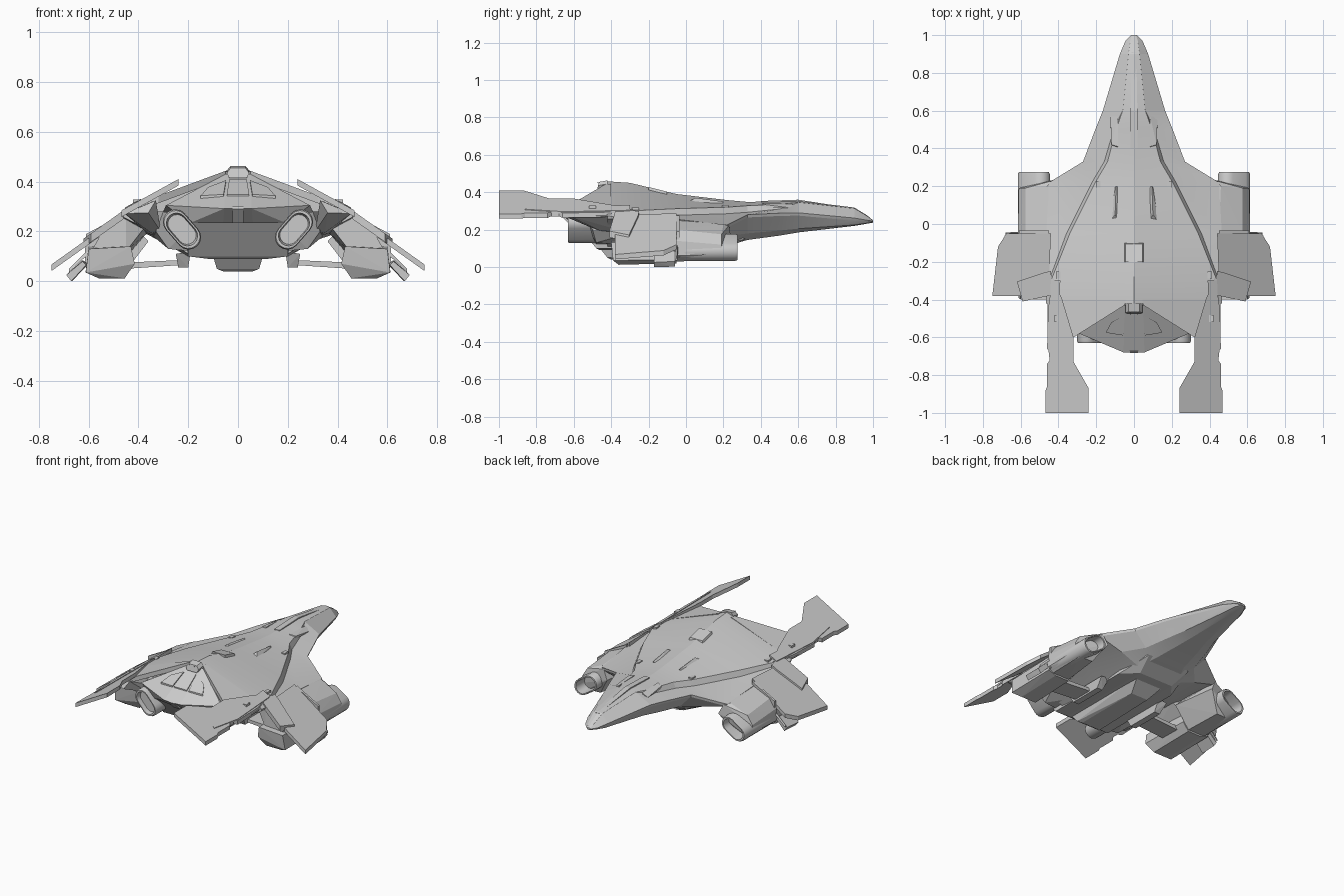
import bpy, bmesh, math


def finish(name, bm, mirror=False, smooth=None):
    bmesh.ops.recalc_face_normals(bm, faces=bm.faces)
    me = bpy.data.meshes.new(name)
    bm.to_mesh(me)
    bm.free()
    ob = bpy.data.objects.new(name, me)
    bpy.context.collection.objects.link(ob)
    if mirror:
        ob.modifiers.new("mirror", 'MIRROR')
    if smooth:
        bpy.ops.object.select_all(action='DESELECT')
        ob.select_set(True)
        bpy.context.view_layer.objects.active = ob
        bpy.ops.object.shade_smooth_by_angle(angle=math.radians(smooth))
    return ob


def solid(name, pts, pair=True):
    """Convex block; pair=True mirrors it, pair=False spans the centre line."""
    bm = bmesh.new()
    for x, y, z in pts:
        bm.verts.new((x, y, z))
        if not pair:
            bm.verts.new((-x, y, z))
    bmesh.ops.remove_doubles(bm, verts=bm.verts, dist=1e-5)
    res = bmesh.ops.convex_hull(bm, input=bm.verts)
    junk = [v for v in res["geom_interior"] if isinstance(v, bmesh.types.BMVert)]
    bmesh.ops.delete(bm, geom=junk, context='VERTS')
    bmesh.ops.dissolve_limit(bm, angle_limit=0.02, verts=bm.verts, edges=bm.edges)
    return finish(name, bm, pair)


def plate(name, plan, zf, t, mirror=True):
    """Plan outline draped on a sloped plane and given thickness."""
    bm = bmesh.new()
    top = [bm.verts.new((x, y, zf(x, y))) for x, y in plan]
    low = [bm.verts.new((x, y, zf(x, y) - t)) for x, y in plan]
    bm.faces.new(top)
    bm.faces.new(low)
    n = len(plan)
    for i in range(n):
        j = (i + 1) % n
        bm.faces.new((top[i], top[j], low[j], low[i]))
    return finish(name, bm, mirror)


def nozzle(name, cx, cz, ax, az, r, y0, y1, depth):
    """Slanted slot-shaped tube from y0 to an open mouth at y1."""
    bm = bmesh.new()
    base = math.atan2(az, ax) - math.pi / 2
    ring = []
    for side in (1, -1):
        for k in range(9):
            a = base + (0 if side > 0 else math.pi) + math.pi * k / 8
            ring.append((cx + side * ax + r * math.cos(a), cz + side * az + r * math.sin(a)))
    d = 1 if y1 > y0 else -1

    def loop(y, s):
        return [bm.verts.new((cx + (x - cx) * s, y, cz + (z - cz) * s)) for x, z in ring]
    loops = [loop(y0, 1), loop(y1 - d * .012, 1), loop(y1, .94), loop(y1, .82), loop(y1 - d * depth, .74)]
    for a, b in zip(loops, loops[1:]):
        for i in range(len(a)):
            j = (i + 1) % len(a)
            bm.faces.new((a[i], a[j], b[j], b[i]))
    bm.faces.new(loops[0])
    bm.faces.new(loops[-1])
    return finish(name, bm, True, 35)


# Main hull: half sections (y, groove depth, top z, shoulder, edge, chine, keel)
rows = [
    (1.0, .001, .250, (.010, .250), (.015, .245), (.010, .240), (.005, .237)),
    (.97, .001, .275, (.020, .270), (.045, .250), (.032, .235), (.010, .232)),
    (.90, .001, .318, (.030, .312), (.075, .262), (.050, .225), (.015, .220)),
    (.60, .001, .355, (.060, .345), (.165, .290), (.110, .205), (.050, .185)),
    (.50, .025, .352, (.095, .335), (.205, .288), (.140, .195), (.070, .168)),
    (.33, .035, .348, (.140, .328), (.270, .280), (.185, .180), (.100, .145)),
    (.22, .035, .358, (.205, .320), (.450, .225), (.280, .165), (.150, .115)),
    (-.05, .035, .390, (.340, .312), (.465, .255), (.330, .170), (.200, .100)),
    (-.30, .020, .450, (.440, .300), (.470, .268), (.330, .180), (.200, .100)),
    (-.42, .014, .458, (.440, .300), (.465, .272), (.330, .190), (.200, .110)),
]
bm = bmesh.new()
sections = []
for y, g, zt, s, e, l, k in rows:
    half = [s, (s[0] + g * .5, s[1] - g), e, (e[0] - .005, e[1] - (.015 if y < .95 else .002)), l, k]
    pts = [(0, zt)] + half + [(-x, z) for x, z in reversed(half)]
    sections.append([bm.verts.new((x, y, z)) for x, z in pts])
for a, b in zip(sections, sections[1:]):
    for i in range(len(a)):
        j = (i + 1) % len(a)
        bm.faces.new((a[i], a[j], b[j], b[i]))
bm.faces.new(sections[0])
bm.faces.new(sections[-1])
finish("main_hull", bm, False, 14)

# Roof overhang beside the cockpit notch
plate("roof_overhang", [(.045, -.40), (.44, -.40), (.40, -.60), (.32, -.60), (.05, -.43)],
      lambda x, y: .462 - .37 * x, .03)

# Cockpit: sloped windscreen above a chin ridge
solid("cockpit", [(.05, -.43, .43), (.17, -.52, .355), (.29, -.58, .305), (.12, -.64, .30),
                  (.055, -.68, .292), (.30, -.42, .28), (.19, -.59, .235), (.06, -.61, .235)], False)
scr = lambda x, y: .294 + (y + .68) * .545
plate("front_window", [(-.045, -.59), (.045, -.59), (.035, -.48), (-.035, -.48)],
      lambda x, y: scr(x, y) + .006, .02, False)
plate("side_window", [(.058, -.59), (.15, -.575), (.12, -.52), (.048, -.485)],
      lambda x, y: scr(x, y) + .006 - max(0, x - .06) * .15, .02)
solid("chin_panel", [(.022, -.672, .30), (.022, -.605, .245), (.022, -.682, .29), (.022, -.63, .235)], False)

# Sensor cluster and antennae at the roof peak
solid("sensor_cluster", [(.045, -.47, .435), (.045, -.42, .445), (.03, -.42, .463), (.03, -.465, .455),
                         (.035, -.44, .415), (.035, -.475, .415)], False)
solid("antenna", [(.017, -.42, .452), (.023, -.42, .452), (.02, -.42, .46), (.02, -.485, .452)])

# Belly, keel and landing skids
solid("belly", [(.20, -.59, .238), (.20, -.48, .10), (.12, -.46, .09), (.20, .10, .10), (.12, .20, .09),
                (.15, .32, .15), (.22, -.40, .24), (.20, .15, .2)], False)
solid("keel_block", [(.10, -.46, .10), (.085, -.42, .05), (.06, -.40, .04), (.06, .05, .04), (.10, .15, .10)], False)
solid("belly_skid", [(.19, -.30, .12), (.25, -.30, .11), (.20, -.27, .055), (.24, -.27, .055),
                     (.20, -.05, .055), (.24, -.05, .055), (.19, 0, .12), (.25, 0, .11)])
solid("skid_arm", [(.23, -.25, .085), (.23, -.25, .065), (.45, -.25, .075), (.45, -.25, .05),
                   (.23, -.12, .085), (.23, -.12, .065), (.45, -.12, .075), (.45, -.12, .05)])

# Slanted slot nozzles below the cockpit and their housings
nozzle("front_nozzle", .225, .208, .027, .031, .050, -.38, -.63, .03)
solid("nozzle_housing", [(.16, -.55, .25), (.30, -.54, .28), (.33, -.50, .20), (.28, -.48, .13),
                         (.18, -.48, .12), (.18, -.30, .12), (.34, -.30, .18), (.34, -.40, .28)])

# Tail booms with flared tips
slope = lambda x, y: .41 - .55 * (x - .24)
plate("tail_boom", [(.43, -.28), (.455, -.45), (.46, -.66), (.445, -.68), (.445, -.72), (.46, -.74), (.46, -.86),
                    (.468, -.88), (.468, -1), (.24, -1), (.24, -.87), (.32, -.73), (.32, -.60), (.38, -.40)], slope, .026)
plate("boom_panel", [(.39, -.30), (.44, -.30), (.455, -.65), (.43, -.86), (.415, -.85), (.405, -.60)],
      lambda x, y: slope(x, y) + .004, .012)
solid("boom_root", [(.46, -.33, .275), (.455, -.62, .272), (.33, -.64, .325), (.36, -.66, .275),
                    (.31, -.48, .20), (.35, -.46, .195), (.31, -.33, .18), (.36, -.33, .19)])

# Side nacelles with slot mouths toward the long nose
nozzle("nacelle", .53, .105, -.034, .022, .051, -.06, .275, .08)
solid("nacelle_fairing", [(.43, .23, .222), (.46, .20, .228), (.575, .19, .175), (.61, .19, .12),
                          (.61, .19, .07), (.58, .19, .035), (.48, .19, .04), (.40, .24, .16),
                          (.45, -.05, .255), (.575, -.05, .20), (.615, -.05, .14), (.615, -.05, .06),
                          (.58, -.05, .03), (.46, -.05, .03), (.36, -.05, .16)])
solid("wing_fence", [(.45, -.035, .275), (.61, -.035, .19), (.61, -.035, .05), (.47, -.035, .035),
                     (.45, -.05, .275), (.61, -.05, .19), (.61, -.05, .05), (.47, -.05, .035)])

# Lower pods under the wings
solid("lower_pod", [(.43, -.40, .14), (.60, -.40, .13), (.612, -.39, .035), (.56, -.36, .012),
                    (.455, -.36, .012), (.415, -.39, .07), (.43, -.05, .14), (.60, -.05, .14),
                    (.612, -.05, .04), (.56, -.05, .02), (.46, -.05, .02), (.42, -.05, .07)])
solid("pod_pylon", [(.38, -.33, .21), (.45, -.36, .26), (.55, -.36, .19), (.59, -.36, .12), (.45, -.36, .12),
                    (.36, -.08, .20), (.45, -.06, .26), (.55, -.06, .19), (.59, -.06, .12), (.43, -.06, .12)])

# Drooped wings, overlapping root panel and tip guns
wz = lambda x, y: .28 - .71 * (x - .45)
plate("wing", [(.44, -.05), (.675, -.05), (.72, -.12), (.75, -.38), (.595, -.38), (.45, -.30)], wz, .026)
plate("wing_root_panel", [(.44, -.25), (.47, -.255), (.62, -.305), (.59, -.41), (.45, -.38), (.43, -.36)],
      lambda x, y: wz(x, y) + .012, .035)
solid("tip_gun", [(.60, -.06, .07), (.625, -.06, .085), (.685, -.06, .03), (.665, -.06, .002),
                  (.61, -.17, .065), (.625, -.17, .08), (.69, -.17, .025), (.67, -.17, 0)])
solid("wing_spike", [(.58, -.04, .13), (.58, -.055, .13), (.68, -.045, .035), (.68, -.06, .035),
                     (.58, -.045, .15), (.68, -.05, .05)])

# Dorsal details: hatch, twin ribs, nose spine, nose slots, deck blocks
solid("dorsal_hatch", [(.05, -.10, .388), (.05, -.20, .412), (.045, -.105, .404), (.045, -.20, .428)], False)
solid("dorsal_rib", [(.075, .195, .335), (.11, .19, .325), (.095, .20, .350), (.085, .02, .355),
                     (.13, .01, .345), (.10, .05, .370)])
solid("nose_spine", [(.012, .91, .312), (.018, .60, .36), (.018, .40, .353), (.018, .40, .34), (.012, .91, .30)], False)
solid("nose_slot", [(.085, .57, .325), (.125, .57, .315), (.085, .57, .336), (.085, .40, .325),
                    (.12, .41, .315), (.085, .41, .342), (.12, .42, .334)])
for x, y, z in ((.19, .21, .323), (.41, -.50, .320), (.40, -.27, .310)):
    solid("deck_block", [(x + i * .012, y + j * .018, z + k * .008) for i in (-1, 1) for j in (-1, 1) for k in (-1, 1)])
